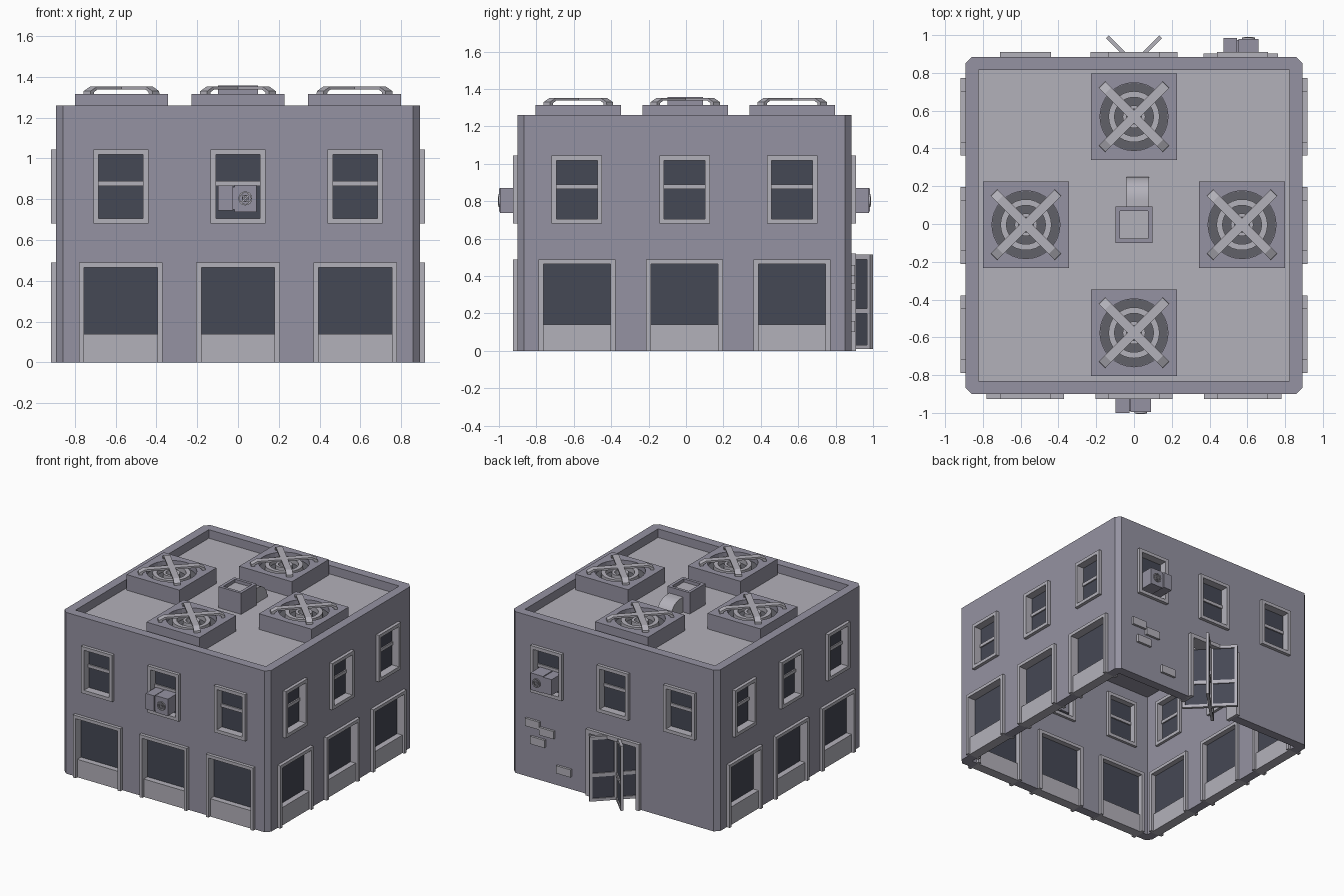
import bpy, bmesh
from math import pi, cos, sin, radians
from mathutils import Matrix, Vector

if "Cube" in bpy.data.objects:
    bpy.data.objects.remove(bpy.data.objects["Cube"])

H, CY, TOP, ROOF, T = 0.893, -0.008, 1.26, 1.19, 0.07   # half width, y centre, heights, wall
I = Matrix.Identity(4)
WALL, TRIM, GLASS, DARK = (
    ("wall", (0.30, 0.29, 0.36, 1)), ("trim", (0.45, 0.44, 0.49, 1)),
    ("glass", (0.06, 0.065, 0.09, 1)), ("dark_metal", (0.12, 0.12, 0.14, 1)))


def prism(bm, pts, vec, M=I):
    n, v = len(pts), Vector(vec)
    a = [bm.verts.new(M @ Vector(p)) for p in pts]
    b = [bm.verts.new(M @ (Vector(p) + v)) for p in pts]
    bm.faces.new(a)
    bm.faces.new(b[::-1])
    for i in range(n):
        bm.faces.new((a[i], b[i], b[(i + 1) % n], a[(i + 1) % n]))


def box(bm, x0, x1, y0, y1, z0, z1, M=I):
    prism(bm, [(x0, y0, z0), (x1, y0, z0), (x1, y1, z0), (x0, y1, z0)], (0, 0, z1 - z0), M)


def ring(bm, r0, r1, z0, z1, M=I, n=32):
    prof = [(r0, z0), (r1, z0), (r1, z1), (r0, z1)]
    rows = [[bm.verts.new(M @ Vector((r * cos(2 * pi * i / n), r * sin(2 * pi * i / n), z)))
             for r, z in prof] for i in range(n)]
    for i in range(n):
        a, b = rows[i], rows[(i + 1) % n]
        for j in range(4):
            k = (j + 1) % 4
            bm.faces.new((a[j], b[j], b[k], a[k]))


def disc(bm, r, z0, z1, M=I, n=32):
    prism(bm, [(r * cos(2 * pi * i / n), r * sin(2 * pi * i / n), z0) for i in range(n)],
          (0, 0, z1 - z0), M)


def finish(name, bm, mat=None, smooth=False):
    bmesh.ops.recalc_face_normals(bm, faces=bm.faces)
    me = bpy.data.meshes.new(name)
    bm.to_mesh(me)
    bm.free()
    ob = bpy.data.objects.new(name, me)
    bpy.context.collection.objects.link(ob)
    if mat:
        m = bpy.data.materials.get(mat[0]) or bpy.data.materials.new(mat[0])
        m.diffuse_color = mat[1]
        m.use_nodes = True
        m.node_tree.nodes["Principled BSDF"].inputs["Base Color"].default_value = m.diffuse_color
        me.materials.append(m)
    if smooth:
        bpy.ops.object.select_all(action='DESELECT')
        ob.select_set(True)
        bpy.context.view_layer.objects.active = ob
        bpy.ops.object.shade_smooth_by_angle(angle=radians(30))
    return ob


def cut(ob, bm):
    c = finish("cutter", bm)
    c.hide_render = True
    m = ob.modifiers.new("cut", 'BOOLEAN')
    m.operation, m.solver, m.object = 'DIFFERENCE', 'EXACT', c
    bpy.context.view_layer.objects.active = ob
    bpy.ops.object.modifier_apply(modifier=m.name)
    bpy.data.objects.remove(c)


def side(k):
    # Wall frame: x along the wall, -y outward, wall face at y = 0
    return Matrix.Translation((0, CY, 0)) @ Matrix.Rotation(k * pi / 2, 4, 'Z') @ \
        Matrix.Translation((0, -H, 0))


# Wall shell: chamfered block, hollow below, sunken roof
bm = bmesh.new()
c = H - 0.035
prism(bm, [(x, y + CY, 0) for x, y in ((-c, -H), (c, -H), (H, -c), (H, c),
                                       (c, H), (-c, H), (-H, c), (-H, -c))], (0, 0, TOP))
walls = finish("walls", bm, WALL)
bm = bmesh.new()
w = H - T
box(bm, -w, w, CY - w, CY + w, -0.1, ROOF - 0.05)
box(bm, -w, w, CY - w, CY + w, ROOF, TOP + 0.1)
cut(walls, bm)

# Window and door openings
bm = bmesh.new()
for k in range(4):
    M = side(k)
    for u in (-0.575, 0, 0.575):
        box(bm, u - 0.12, u + 0.12, -0.1, 0.15, 0.695, 1.035, M)
        if k != 2:
            box(bm, u - 0.19, u + 0.19, -0.1, 0.15, -0.1, 0.478, M)
box(bm, -0.215, 0.215, -0.1, 0.15, -0.1, 0.505, side(2))
cut(walls, bm)

# Roof surface
bm = bmesh.new()
box(bm, -w, w, CY - w, CY + w, ROOF - 0.02, ROOF + 0.003)
finish("roof", bm, TRIM)

# Frames, sills, panels and glass on every wall
frames, panels, glass = bmesh.new(), bmesh.new(), bmesh.new()


def frame(u, hw, z0, z1, t, M, bottom):
    y0, y1 = -0.025, T + 0.02
    box(frames, u - hw, u - hw + t, y0, y1, z0, z1, M)
    box(frames, u + hw - t, u + hw, y0, y1, z0, z1, M)
    box(frames, u - hw + t, u + hw - t, y0, y1, z1 - t, z1, M)
    if bottom:
        box(frames, u - hw + t, u + hw - t, y0, y1, z0, z0 + t, M)


for k in range(4):
    M = side(k)
    for u in (-0.575, 0, 0.575):
        frame(u, 0.135, 0.68, 1.045, 0.026, M, True)
        box(frames, u - 0.11, u + 0.11, 0.025, 0.055, 0.865, 0.89, M)
        box(glass, u - 0.112, u + 0.112, 0.035, 0.045, 0.70, 1.025, M)
        if k != 2:
            frame(u, 0.205, 0, 0.49, 0.025, M, False)
            box(panels, u - 0.182, u + 0.182, -0.005, T, 0, 0.14, M)
            box(glass, u - 0.182, u + 0.182, 0.04, 0.05, 0.13, 0.47, M)
frame(0, 0.23, 0, 0.52, 0.03, side(2), False)
finish("window_and_door_frames", frames, TRIM)
finish("window_base_panels", panels, TRIM)

# Revolving door: four wings crossing in the doorway
door = bmesh.new()
for i in range(4):
    M = Matrix.Translation((0, 0.85, 0)) @ Matrix.Rotation(pi / 4 + i * pi / 2, 4, 'Z')
    t = 0.011
    box(door, 0.0, 0.022, -t, t, 0.01, 0.515, M)
    box(door, 0.178, 0.2, -t, t, 0.01, 0.515, M)
    for z0, z1 in ((0.01, 0.032), (0.2, 0.228), (0.49, 0.515)):
        box(door, 0.02, 0.18, -t, t, z0, z1, M)
    box(glass, 0.02, 0.18, -0.003, 0.003, 0.03, 0.495, M)
finish("revolving_door", door, TRIM)
finish("glass_panes", glass, GLASS)

# Protruding bricks on the back wall
bm = bmesh.new()
for x, z in ((0.70, 0.43), (0.575, 0.39), (0.655, 0.30), (0.43, 0.13)):
    box(bm, x - 0.062, x + 0.062, 0.87, 0.903, z - 0.03, z + 0.03)
finish("loose_bricks", bm, TRIM)

# Window air conditioners, front and mirrored on the back
for name, M in (("front", side(0)),
                ("back", side(2) @ Matrix.Translation((-0.57, 0, 0)) @ Matrix.Scale(-1, 4, (1, 0, 0)))):
    bm = bmesh.new()
    box(bm, -0.097, -0.024, -0.10, 0.06, 0.745, 0.868, M)
    box(bm, -0.026, -0.016, -0.09, 0.06, 0.75, 0.86, M)
    box(bm, -0.018, 0.09, -0.094, 0.06, 0.738, 0.87, M)
    finish("air_conditioner_" + name, bm, WALL)
    bm = bmesh.new()
    F = M @ Matrix.Translation((0.036, -0.094, 0.804)) @ Matrix.Rotation(pi / 2, 4, 'X')
    ring(bm, 0.027, 0.034, -0.005, 0.008, F, 20)
    ring(bm, 0.012, 0.017, -0.005, 0.008, F, 20)
    for a in (pi / 4, -pi / 4):
        box(bm, -0.034, 0.034, -0.003, 0.003, 0.004, 0.011, F @ Matrix.Rotation(a, 4, 'Z'))
    finish("air_conditioner_grille_" + name, bm, TRIM, True)

# Four roof fans with bent cross straps
half = [(0.24, 1.31), (0.238, 1.33), (0.195, 1.352)]
inner = [(0.19, 1.338), (0.213, 1.326), (0.215, 1.31)]
strap = half + [(-r, z) for r, z in half[::-1]] + [(-r, z) for r, z in inner[::-1]] + inner
for i in range(4):
    a = i * pi / 2
    M = Matrix.Translation((0.572 * cos(a), -0.004 + 0.572 * sin(a), 0))
    bm = bmesh.new()
    box(bm, -0.228, 0.228, -0.228, 0.228, ROOF - 0.01, 1.315, M)
    ob = finish(f"fan_housing_{i}", bm, WALL)
    bm = bmesh.new()
    disc(bm, 0.18, 1.265, 1.4, M)
    cut(ob, bm)
    bm = bmesh.new()
    disc(bm, 0.179, 1.26, 1.27, M)
    finish(f"fan_well_{i}", bm, DARK)
    bm = bmesh.new()
    ring(bm, 0.103, 0.135, 1.268, 1.305, M)
    ring(bm, 0.04, 0.06, 1.268, 1.305, M)
    finish(f"fan_rings_{i}", bm, TRIM, True)
    bm = bmesh.new()
    for b in (pi / 4, -pi / 4):
        prism(bm, [(r, -0.024, z) for r, z in strap], (0, 0.048, 0),
              M @ Matrix.Rotation(b, 4, 'Z'))
    finish(f"fan_cross_strap_{i}", bm, TRIM)

# Central roof vent with a recessed top and a curved duct behind it
bm = bmesh.new()
box(bm, -0.097, 0.097, -0.1, 0.092, ROOF - 0.01, 1.358)
vent = finish("roof_vent", bm, WALL)
bm = bmesh.new()
box(bm, -0.073, 0.073, -0.077, 0.069, 1.33, 1.5)
cut(vent, bm)
bm = bmesh.new()
box(bm, -0.073, 0.073, -0.077, 0.069, 1.325, 1.333)
finish("roof_vent_inset", bm, TRIM)
bm = bmesh.new()
arc = [(-0.04, 0.13 + 0.12 * sin(t * pi / 16), ROOF + 0.12 * cos(t * pi / 16)) for t in range(9)]
prism(bm, [(-0.04, 0.08, ROOF)] + [(-0.04, 0.08, ROOF + 0.12)] + arc, (0.12, 0, 0))
finish("vent_duct", bm, TRIM, True)
